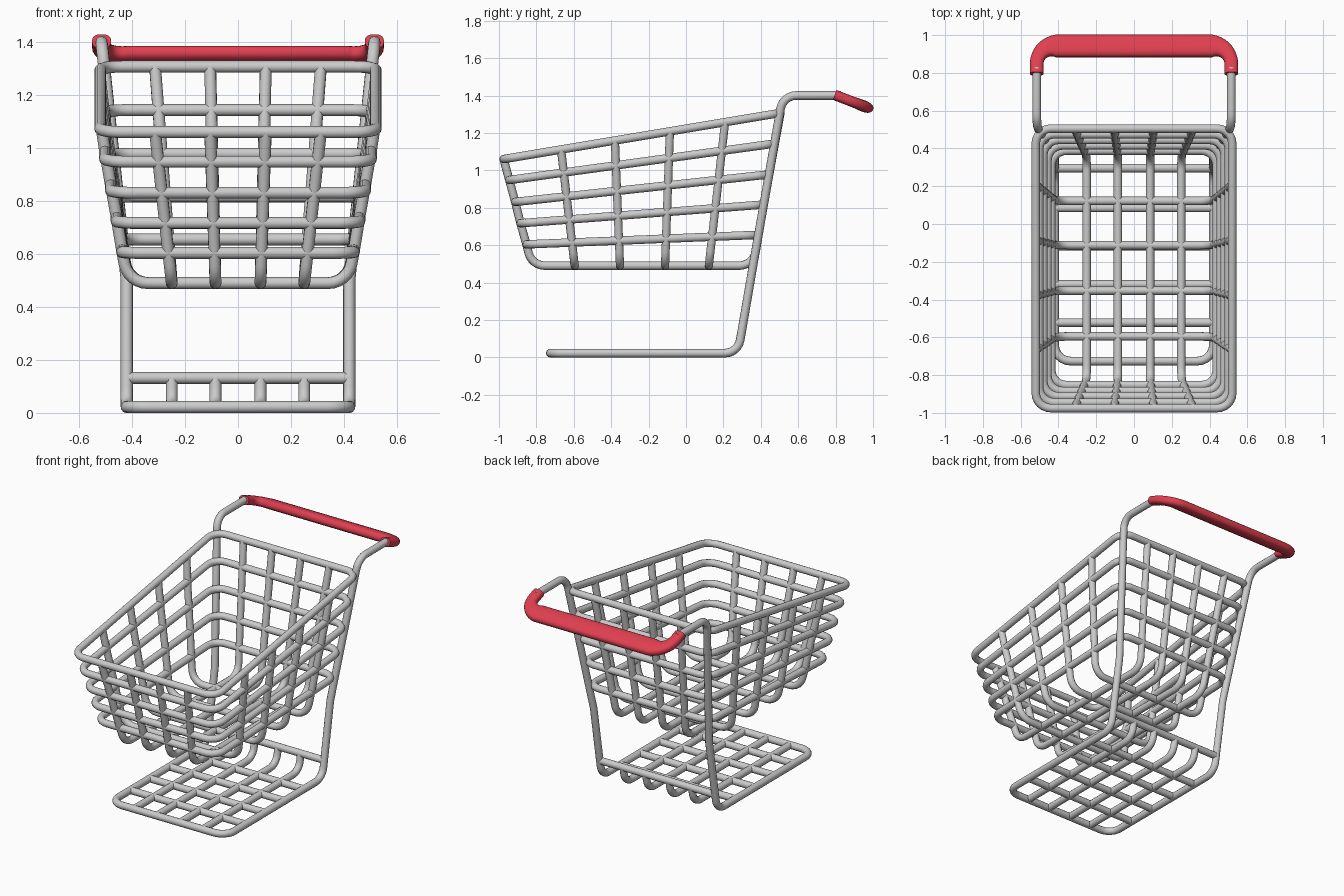
import bpy, bmesh, math
from mathutils import Vector

if "Cube" in bpy.data.objects:
    bpy.data.objects.remove(bpy.data.objects["Cube"])

R = 0.0225


def fillet(pts, r, closed=False, steps=6):
    """Round the corners of a polyline."""
    pts = [Vector(p) for p in pts]
    out, n = [], len(pts)
    for i, p in enumerate(pts):
        if not closed and i in (0, n - 1):
            out.append(p)
            continue
        a = (pts[i - 1] - p).normalized()
        b = (pts[(i + 1) % n] - p).normalized()
        turn = math.pi - a.angle(b)
        if turn < 0.2:
            out.append(p)
            continue
        d = r * math.tan(turn / 2)
        c = p + (a + b).normalized() * (r / math.cos(turn / 2))
        s, e = p + a * d - c, p + b * d - c
        for k in range(steps + 1):
            t = k / steps
            out.append(c + (s * math.sin((1 - t) * turn) + e * math.sin(t * turn)) / math.sin(turn))
    return out


def wires(name, paths, closed=False, r=R):
    """One mesh object made of round tubes following the paths."""
    cu = bpy.data.curves.new(name, 'CURVE')
    cu.dimensions = '3D'
    cu.bevel_depth = r
    cu.bevel_resolution = 4
    cu.use_fill_caps = True
    for path in paths:
        sp = cu.splines.new('POLY')
        sp.points.add(len(path) - 1)
        for q, p in zip(sp.points, path):
            q.co = (*p, 1)
        sp.use_cyclic_u = closed
    ob = bpy.data.objects.new(name, cu)
    bpy.context.collection.objects.link(ob)
    bpy.ops.object.select_all(action='DESELECT')
    ob.select_set(True)
    bpy.context.view_layer.objects.active = ob
    bpy.ops.object.convert(target='MESH')
    bpy.ops.object.shade_smooth_by_angle(angle=math.radians(50))
    return ob


# Basket levels, rim first: half width, front y, front z, rear y, rear z
levels = [
    (0.520, -0.975, 1.060, 0.505, 1.307),
    (0.502, -0.945, 0.948, 0.475, 1.143),
    (0.480, -0.913, 0.831, 0.445, 0.978),
    (0.458, -0.885, 0.717, 0.416, 0.817),
    (0.438, -0.853, 0.604, 0.388, 0.655),
    (0.415, -0.825, 0.490, 0.360, 0.490),
]

# Basket hoops
wires("basket_hoops", [
    fillet([(-w, yf, zf), (w, yf, zf), (w, yr, zr), (-w, yr, zr)], 0.08, True)
    for w, yf, zf, yr, zr in levels[:5]], closed=True)

# Basket wires running front to back under the floor
paths = []
for xb, xt in ((-0.25, -0.313), (-0.085, -0.105), (0.085, 0.105), (0.25, 0.313)):
    xs = [xt + (xb - xt) * k / 5 for k in range(6)]
    front = [(x, l[1], l[2]) for x, l in zip(xs, levels)]
    rear = [(x, l[3], l[4]) for x, l in zip(xs, levels)]
    paths.append(fillet(front + rear[::-1], 0.09))
wires("basket_long_wires", paths)

# Basket wires running side to side under the floor
paths = []
for yb, yt in ((-0.595, -0.668), (-0.353, -0.380), (-0.112, -0.086), (0.122, 0.209)):
    side = []
    for k, (w, yf, zf, yr, zr) in enumerate(levels):
        y = yt + (yb - yt) * k / 5
        side.append((w, y, zf + (zr - zf) * (y - yf) / (yr - yf)))
    paths.append(fillet(side + [(-x, y, z) for x, y, z in side[::-1]], 0.09))
wires("basket_cross_wires", paths)

# Main frame: handle arms, uprights and base loop in one bent tube
half = [(0.515, 0.83, 1.40), (0.515, 0.518, 1.40), (0.42, 0.36, 0.50),
        (0.42, 0.278, R), (0.42, -0.726, R)]
wires("frame", [fillet(half + [(-x, y, z) for x, y, z in half[::-1]], 0.085)], r=R + 0.0005)

# Lower rack
wires("rack_rear_bar", [[(-0.42, 0.296, 0.132), (0.42, 0.296, 0.132)]])
wires("rack_long_wires", [
    fillet([(x, -0.726, R), (x, 0.277, R), (x, 0.296, 0.132)], 0.08)
    for x in (-0.25, -0.085, 0.085, 0.25)])
wires("rack_cross_wires", [[(-0.42, y, R), (0.42, y, R)]
                           for y in (-0.522, -0.32, -0.117, 0.085)])

# Flattened red grip swept around the handle arms, tilted downwards
tilt = math.radians(21)
along = Vector((0, math.cos(tilt), -math.sin(tilt)))
normal = Vector((0, math.sin(tilt), math.cos(tilt)))
start = Vector((0, 0.795, 1.403))
path = fillet([(-0.515, 0, 0), (-0.515, 0.158, 0), (0.515, 0.158, 0), (0.515, 0, 0)], 0.1, steps=10)
bm = bmesh.new()
rows = []
for i, p in enumerate(path):
    t = (path[min(i + 1, len(path) - 1)] - path[max(i - 1, 0)]).normalized()
    side = Vector((-t.y, t.x, 0))
    f = min(1, max(0, (0.515 - abs(p.x)) / 0.1))
    w, h = 0.036 + 0.026 * f, 0.028 + 0.003 * f
    row = []
    for k in range(20):
        a = 2 * math.pi * k / 20
        c, s = math.cos(a), math.sin(a)
        q = p + side * w * math.copysign(abs(c) ** 0.8, c)
        v = start + Vector((q.x, 0, 0)) + along * q.y + normal * h * math.copysign(abs(s) ** 0.8, s)
        row.append(bm.verts.new(v))
    rows.append(row)
for r0, r1 in zip(rows, rows[1:]):
    for k in range(20):
        bm.faces.new((r0[k], r0[(k + 1) % 20], r1[(k + 1) % 20], r1[k]))
bm.faces.new(rows[0])
bm.faces.new(rows[-1])
bmesh.ops.recalc_face_normals(bm, faces=bm.faces)
me = bpy.data.meshes.new("handle_grip")
bm.to_mesh(me)
bm.free()
grip = bpy.data.objects.new("handle_grip", me)
bpy.context.collection.objects.link(grip)
red = bpy.data.materials.new("red_grip")
red.diffuse_color = (0.75, 0.05, 0.08, 1)
red.use_nodes = True
red.node_tree.nodes["Principled BSDF"].inputs["Base Color"].default_value = red.diffuse_color
me.materials.append(red)
bpy.ops.object.select_all(action='DESELECT')
grip.select_set(True)
bpy.context.view_layer.objects.active = grip
bpy.ops.object.shade_smooth_by_angle(angle=math.radians(50))
